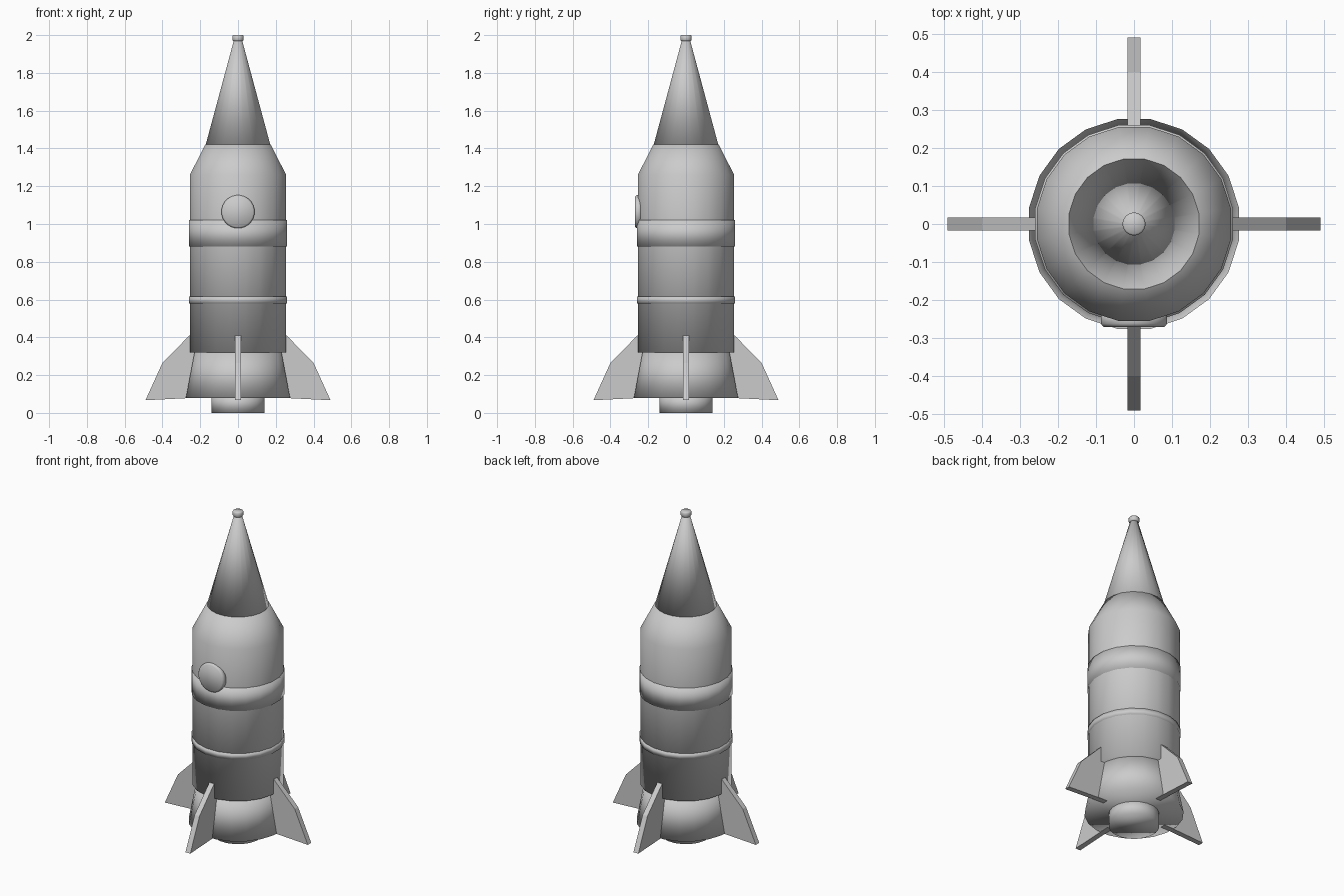
import bpy, bmesh
from math import pi, cos, sin
from mathutils import Matrix

if "Cube" in bpy.data.objects:
    bpy.data.objects.remove(bpy.data.objects["Cube"])

SIDES = 20


def finish(name, bm, smooth):
    bmesh.ops.recalc_face_normals(bm, faces=bm.faces)
    for f in bm.faces:
        f.smooth = smooth
    mesh = bpy.data.meshes.new(name)
    bm.to_mesh(mesh)
    bm.free()
    obj = bpy.data.objects.new(name, mesh)
    bpy.context.collection.objects.link(obj)
    return obj


def lathe(name, profile, sides=SIDES, matrix=Matrix()):
    """Capped solid of revolution from (radius, height) points, flats facing the axes."""
    bm = bmesh.new()
    rings = []
    for r, z in profile:
        angles = [2 * pi * (i + 0.5) / sides for i in range(sides)]
        rings.append([bm.verts.new((r * cos(a), r * sin(a), z)) for a in angles])
    for low, high in zip(rings, rings[1:]):
        for i in range(sides):
            j = (i + 1) % sides
            bm.faces.new((low[i], low[j], high[j], high[i]))
    bm.faces.new(rings[0][::-1])
    bm.faces.new(rings[-1])
    bm.transform(matrix)
    return finish(name, bm, True)


def fin(name, outline, thickness, angle):
    """Flat plate in the xz plane, turned around the z axis."""
    bm = bmesh.new()
    face = bm.faces.new([bm.verts.new((x, -thickness / 2, z)) for x, z in outline])
    ext = bmesh.ops.extrude_face_region(bm, geom=[face])
    moved = [v for v in ext["geom"] if isinstance(v, bmesh.types.BMVert)]
    bmesh.ops.translate(bm, verts=moved, vec=(0, thickness, 0))
    bm.transform(Matrix.Rotation(angle, 4, "Z"))
    return finish(name, bm, False)


# Hull, nose and engine
lathe("engine_nozzle", [(0.142, 0), (0.142, 0.10)])
lathe("tail_skirt", [(0.279, 0.08), (0.232, 0.325)])
lathe("hull", [(0.258, 0.32), (0.258, 1.26), (0.176, 1.42)])
lathe("nose_cone", [(0.173, 1.42), (0.02, 1.98)])
lathe("nose_tip", [(0.026, 1.968), (0.03, 1.975), (0.03, 1.995), (0.026, 2.0)])

# Raised bands around the hull
lathe("lower_band", [(0.263, 0.578), (0.263, 0.615)])
lathe("upper_band", [(0.263, 0.88), (0.263, 1.02)])

# Round window on the front
lathe("window", [(0.088, 0.235), (0.088, 0.262), (0.08, 0.271)], 24,
      Matrix.Translation((0, 0, 1.065)) @ Matrix.Rotation(pi / 2, 4, "X"))

# Four fins
outline = [(0.21, 0.08), (0.27, 0.078), (0.49, 0.067), (0.40, 0.265), (0.257, 0.41), (0.21, 0.41)]
for i, side in enumerate(("right", "back", "left", "front")):
    fin(side + "_fin", outline, 0.033, i * pi / 2)
